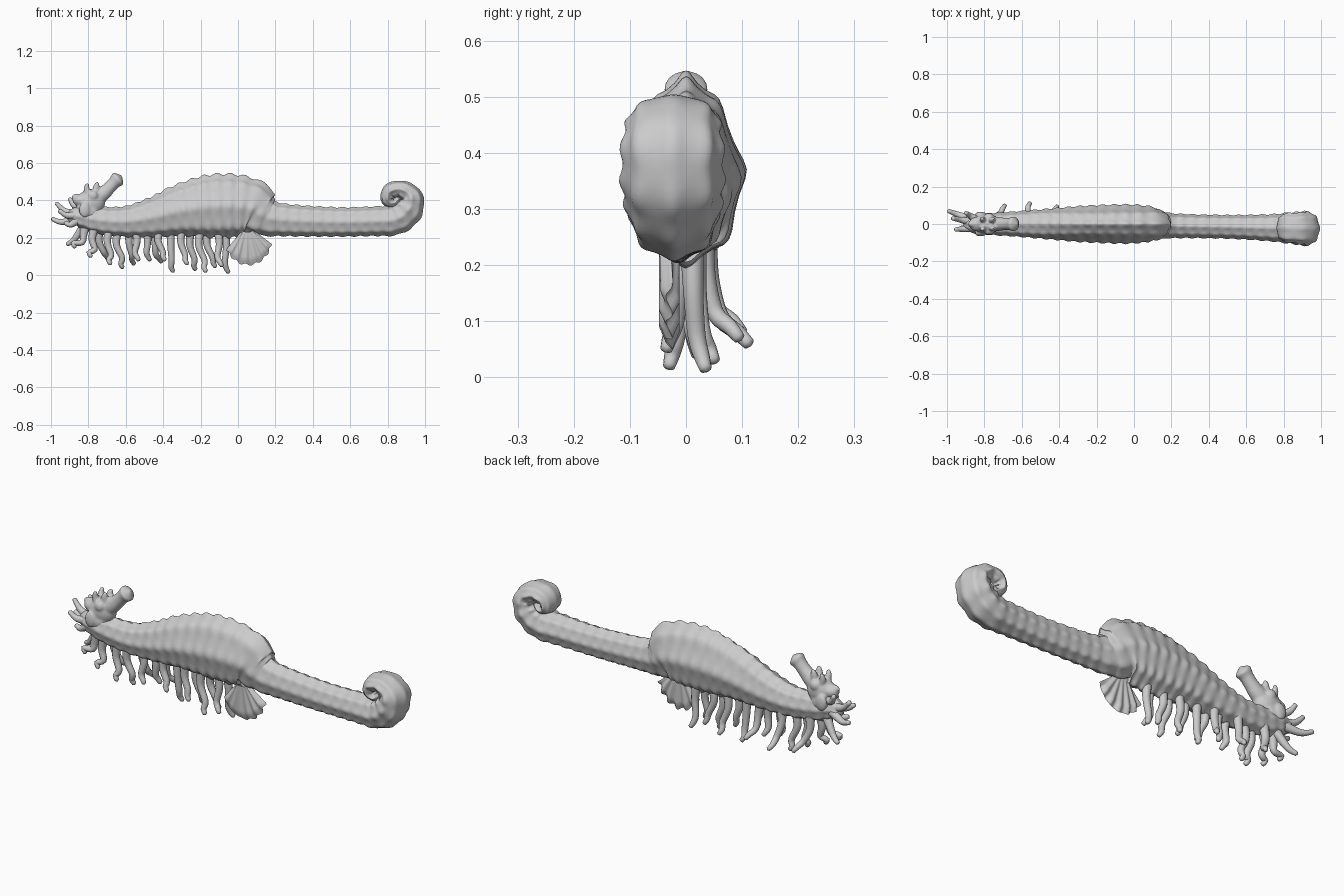
import bpy, bmesh, math, random
from mathutils import Vector, Matrix

if "Cube" in bpy.data.objects:
    bpy.data.objects.remove(bpy.data.objects["Cube"])

random.seed(4)


def finish(bm, name, angle=60):
    bmesh.ops.recalc_face_normals(bm, faces=bm.faces[:])
    me = bpy.data.meshes.new(name)
    bm.to_mesh(me)
    bm.free()
    ob = bpy.data.objects.new(name, me)
    bpy.context.collection.objects.link(ob)
    bpy.ops.object.select_all(action='DESELECT')
    bpy.context.view_layer.objects.active = ob
    ob.select_set(True)
    bpy.ops.object.shade_smooth_by_angle(angle=math.radians(angle))
    return ob


def spline(rows, i, t):
    """Catmull-Rom interpolation of every column in a row list."""
    a, b, c, d = (rows[max(0, min(len(rows) - 1, i + k))] for k in (-1, 0, 1, 2))
    return [0.5 * (2 * q + (r - p) * t + (2 * p - 5 * q + 4 * r - s) * t * t
                   + (3 * q - p - 3 * r + s) * t ** 3) for p, q, r, s in zip(a, b, c, d)]


def sweep(bm, rows, sides=12, step=0.012, shape=None):
    """Tube through rows of (x, y, z, half height, half width)."""
    pts = []
    for i in range(len(rows) - 1):
        gap = (Vector(rows[i + 1][:3]) - Vector(rows[i][:3])).length
        n = max(2, round(gap / step))
        pts += [spline(rows, i, k / n) for k in range(n)]
    pts.append(list(rows[-1]))
    rings, dist = [], 0
    for i, p in enumerate(pts):
        c = Vector(p[:3])
        if i:
            dist += (c - Vector(pts[i - 1][:3])).length
        t = (Vector(pts[min(i + 1, len(pts) - 1)][:3]) - Vector(pts[max(i - 1, 0)][:3])).normalized()
        side = (Vector((0, 1, 0)) - t * t.y).normalized()
        up = t.cross(side)
        ring = []
        for k in range(sides):
            a = 2 * math.pi * k / sides
            w, h = math.cos(a), math.sin(a)
            if shape:
                w, h = shape(a, dist, c)
            ring.append(bm.verts.new(c + side * w * p[4] + up * h * p[3]))
        rings.append(ring)
    for r, s in zip(rings, rings[1:]):
        for k in range(sides):
            j = (k + 1) % sides
            bm.faces.new((r[k], r[j], s[j], s[k]))
    # domed ends
    for ring, other in ((rings[0], rings[1]), (rings[-1], rings[-2])):
        mid = sum((v.co for v in ring), Vector()) / sides
        inner = sum((v.co for v in other), Vector()) / sides
        r = min((v.co - mid).length for v in ring)
        tip = bm.verts.new(mid + (mid - inner).normalized() * r * 0.6)
        for k in range(sides):
            bm.faces.new((ring[k], ring[(k + 1) % sides], tip))


def ball(bm, centre, radii):
    m = Matrix.Translation(centre) @ Matrix.Diagonal((*radii, 1))
    bmesh.ops.create_uvsphere(bm, u_segments=24, v_segments=16, radius=1, matrix=m)


# Ridged and ringed body, running into the curled tail
def armour(a, dist, c):
    ridge = (0.5 + 0.5 * math.cos(8 * a)) ** 1.5
    ring = math.cos(2 * math.pi * dist / 0.062)
    k = 0.95 + 0.07 * ridge + 0.04 * ring * (0.3 + 0.7 * ridge)
    w, h = k * math.cos(a), k * math.sin(a)
    hump = max(0, 1 - abs(c.x + 0.13) / 0.36)
    if h > 0:
        w *= 1 - 0.3 * min(1, hump * 1.5) * h      # keel narrows to the top
    return w, h


stations = [  # x, y, z, half height, half width
    (-.90, .01, .31, .03, .03), (-.85, 0, .315, .055, .05), (-.75, 0, .295, .07, .058),
    (-.6, 0, .287, .08, .068), (-.45, 0, .31, .105, .08), (-.3, 0, .347, .138, .093),
    (-.15, 0, .367, .165, .1), (-.02, 0, .37, .165, .102), (.08, 0, .355, .148, .093),
    (.14, -.005, .317, .112, .077), (.22, -.01, .297, .087, .064), (.5, -.015, .285, .077, .062),
    (.72, -.02, .288, .077, .07), (.84, -.022, .297, .08, .082), (.91, -.024, .35, .078, .09),
    (.925, -.024, .42, .06, .088), (.87, -.022, .46, .045, .08), (.81, -.02, .445, .042, .076),
    (.80, -.02, .40, .032, .066), (.835, -.02, .382, .024, .055), (.862, -.02, .408, .02, .05)]
bm = bmesh.new()
sweep(bm, stations, 64, 0.009, armour)
finish(bm, "body_and_tail")

# Head: skull, cheeks, brow knobs and flared snout, fused together
bm = bmesh.new()
ball(bm, (-.785, 0, .39), (.075, .052, .07))
ball(bm, (-.83, 0, .40), (.055, .04, .035))
ball(bm, (-.80, 0, .34), (.07, .055, .06))
sweep(bm, [(-.79, 0, .40, .05, .045), (-.73, 0, .43, .042, .038), (-.69, 0, .465, .034, .033),
           (-.66, 0, .497, .034, .034), (-.642, 0, .514, .042, .04), (-.635, 0, .52, .034, .033)], 20)
for s in (-1, 1):
    ball(bm, (-.775, s * .04, .425), (.026, .018, .026))      # eye
    ball(bm, (-.82, s * .05, .35), (.03, .016, .042))         # gill cover
    sweep(bm, [(-.80, s * .02, .43, .022, .02), (-.81, s * .025, .465, .016, .015),
               (-.805, s * .03, .488, .009, .009)])
    sweep(bm, [(-.76, s * .018, .44, .022, .02), (-.757, s * .022, .475, .017, .015),
               (-.752, s * .025, .495, .009, .009)])
sweep(bm, [(-.83, 0, .40, .026, .025), (-.86, 0, .42, .018, .018), (-.885, 0, .418, .01, .01)])
head = finish(bm, "head")
rm = head.modifiers.new("fuse", 'REMESH')
rm.mode, rm.voxel_size, rm.use_smooth_shade = 'VOXEL', 0.006, True
sm = head.modifiers.new("soften", 'SMOOTH')
sm.iterations = 4

# Crown tentacles at the front of the neck
bm = bmesh.new()
for tip, root in (((-.97, .03, .385), (-.86, .01, .325)), ((-.993, .07, .30), (-.86, .02, .305)),
                  ((-.955, -.03, .345), (-.85, -.02, .325)), ((-.915, .05, .165), (-.82, .01, .27)),
                  ((-.925, -.02, .28), (-.85, -.02, .30)), ((-.90, .06, .41), (-.84, .02, .36))):
    a, b = Vector(root), Vector(tip)
    m = a.lerp(b, .6) + Vector((0, 0, -.018))
    sweep(bm, [(*a, .024, .024), (*m, .016, .016), (*b, .011, .011)])
finish(bm, "crown_tentacles")

# Wavy spines hanging below: root x, tip x, tip y, tip z
spines = [(-.82, -.87, -.02, .15), (-.77, -.785, -.035, .10), (-.74, -.69, .10, .08),
          (-.69, -.68, -.03, .06), (-.64, -.615, .02, .04), (-.58, -.555, .112, .06),
          (-.55, -.53, -.02, .08), (-.49, -.47, .03, .08), (-.45, -.41, .095, .07),
          (-.42, -.39, -.03, .08), (-.36, -.345, .035, .02), (-.30, -.27, -.02, .06),
          (-.25, -.225, .05, .03), (-.20, -.17, -.03, .02), (-.16, -.12, .02, .045),
          (-.11, -.085, -.035, .05), (-.07, -.05, .035, .015)]
bm = bmesh.new()
for x, tx, ty, tz in spines:
    y = 0.3 * ty
    wob = random.uniform(-.012, .012)
    dz = .25 - tz
    sweep(bm, [(x, y, .25, .024, .022), (x + wob, y + .1 * (ty - y), tz + .6 * dz, .019, .018),
               (x + .4 * (tx - x) - wob, y + .35 * (ty - y), tz + .25 * dz, .016, .016),
               (tx - .012, y + .75 * (ty - y), tz + .02, .014, .014),
               (tx, ty, tz, .011, .011)])
finish(bm, "belly_spines")

# Fluted fan-shaped fin
bm = bmesh.new()
NU, NV = 48, 12
for_side = []
for s in (-1, 1):
    grid = []
    for i in range(NU + 1):
        u = i / NU
        a = math.radians(-138 + 108 * u)
        reach = (.165 + .03 * math.sin(math.pi * u)) * (1 + .03 * math.cos(u * 12 * math.pi))
        col = []
        for j in range(NV + 1):
            v = j / NV
            thick = (.018 - .006 * v) * min(1, 6 * (1 - v), 8 * min(u, 1 - u) + .1)
            flute = .006 * v * math.cos(u * 12 * math.pi)
            col.append(bm.verts.new((.05 + math.cos(a) * reach * (.25 + .75 * v) * .9,
                                     -.03 + flute + s * thick,
                                     .25 + math.sin(a) * reach * (.1 + .9 * v))))
        grid.append(col)
    for i in range(NU):
        for j in range(NV):
            bm.faces.new((grid[i][j], grid[i + 1][j], grid[i + 1][j + 1], grid[i][j + 1]))
    for_side.append(grid)
f, b = for_side
for i in (0, NU):
    for j in range(NV):
        bm.faces.new((f[i][j], f[i][j + 1], b[i][j + 1], b[i][j]))
bmesh.ops.remove_doubles(bm, verts=bm.verts[:], dist=0.0005)
finish(bm, "fan_fin")
